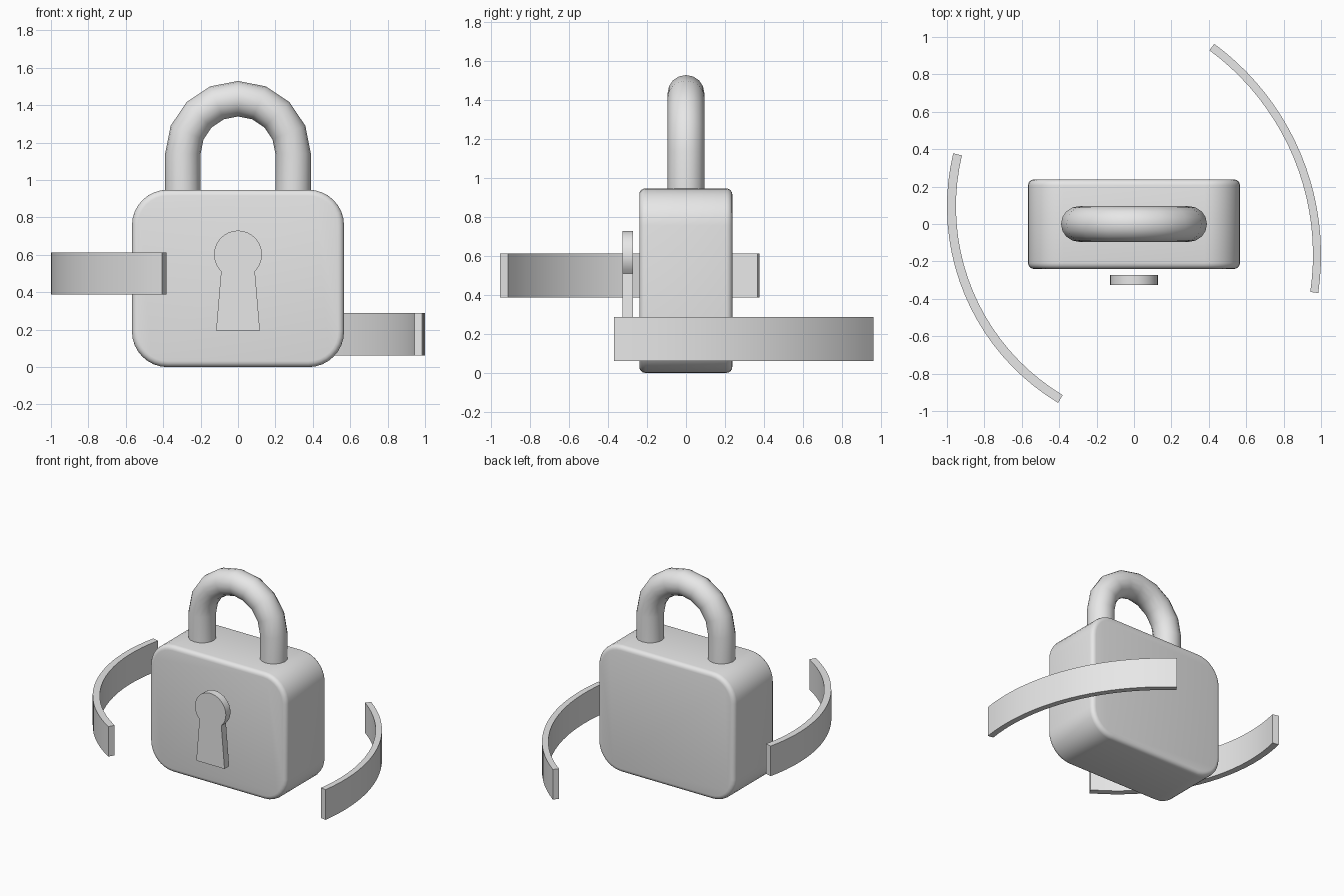
import bpy, bmesh
from math import sin, cos, pi, radians
from mathutils import Vector

if "Cube" in bpy.data.objects:
    bpy.data.objects.remove(bpy.data.objects["Cube"])

grey = bpy.data.materials.new("plain grey")
grey.use_nodes = True
grey.diffuse_color = (0.8, 0.8, 0.8, 1)
grey.node_tree.nodes["Principled BSDF"].inputs["Base Color"].default_value = (0.8, 0.8, 0.8, 1)


def arc(cx, cy, r, start, end, steps):
    """Points along a circular arc, angles in degrees."""
    angles = [radians(start + (end - start) * i / steps) for i in range(steps + 1)]
    return [(cx + r * cos(a), cy + r * sin(a)) for a in angles]


def finish(name, bm, angle=35):
    bmesh.ops.recalc_face_normals(bm, faces=bm.faces)
    mesh = bpy.data.meshes.new(name)
    bm.to_mesh(mesh)
    bm.free()
    mesh.materials.append(grey)
    obj = bpy.data.objects.new(name, mesh)
    bpy.context.collection.objects.link(obj)
    bpy.ops.object.select_all(action="DESELECT")
    obj.select_set(True)
    bpy.context.view_layer.objects.active = obj
    bpy.ops.object.shade_smooth_by_angle(angle=radians(angle))
    return obj


def prism(name, outline, low, high, axis, rim=0, angle=35):
    """Extrude an outline along y (outline in xz) or z (outline in xy)."""
    bm = bmesh.new()
    place = (lambda a, b, h: (a, h, b)) if axis == "y" else (lambda a, b, h: (a, b, h))
    face = bm.faces.new([bm.verts.new(place(a, b, low)) for a, b in outline])
    caps = [face]
    ext = bmesh.ops.extrude_face_region(bm, geom=[face], use_keep_orig=True)
    caps += [g for g in ext["geom"] if isinstance(g, bmesh.types.BMFace)]
    moved = [g for g in ext["geom"] if isinstance(g, bmesh.types.BMVert)]
    bmesh.ops.translate(bm, verts=moved, vec=place(0, 0, high - low))
    bmesh.ops.recalc_face_normals(bm, faces=bm.faces)
    if rim:
        edges = list({e for f in caps for e in f.edges})
        bmesh.ops.bevel(bm, geom=edges, offset=rim, segments=4, profile=0.5, affect="EDGES")
    return finish(name, bm, angle)


# Body: rounded block with softened front and back rims
half_w, top, corner = 0.567, 0.948, 0.19
outline = []
for cx, cz, start in ((1, top - corner, 0), (-1, top - corner, 90), (-1, corner, 180), (1, corner, 270)):
    outline += arc(cx * (half_w - corner), cz, corner, start, start + 90, 8)
prism("lock_body", outline, -0.24, 0.238, "y", rim=0.032)

# Shackle: round tube swept along an arch
path = [(0.295, 0.9)] + arc(0, 1.14, 0.295, 0, 180, 8) + [(-0.295, 0.9)]
bm = bmesh.new()
rings = []
sides, tube = 16, 0.095
for i, (x, z) in enumerate(path):
    a = pi * min(max(i - 1, 0), 8) / 8
    out = Vector((cos(a), 0, sin(a)))
    rings.append([bm.verts.new(Vector((x, 0, z)) + tube * (cos(t) * out + sin(t) * Vector((0, 1, 0))))
                  for t in (2 * pi * k / sides for k in range(sides))])
for r1, r2 in zip(rings, rings[1:]):
    for k in range(sides):
        n = (k + 1) % sides
        bm.faces.new((r1[k], r1[n], r2[n], r2[k]))
bm.faces.new(rings[0])
bm.faces.new(rings[-1])
finish("shackle", bm, 50)

# Keyhole: disc and flared slot plate floating ahead of the body
keyhole = arc(0, 0.602, 0.128, -45, 225, 24) + [(-0.117, 0.195), (0.117, 0.195)]
prism("keyhole", keyhole, -0.327, -0.272, "y")


# Curved bands around the two sides
def band(name, cx, cy, r, thick, start, end, low, high):
    ring = arc(cx, cy, r, start, end, 20) + arc(cx, cy, r - thick, end, start, 20)
    prism(name, ring, low, high, "z")


band("right_band", 0.225, 0.094, 1.225, 0.048, 166.6, 239, 0.388, 0.613)
band("left_band", -0.40, -0.165, 1.40, 0.043, -8.4, 53.7, 0.062, 0.288)
